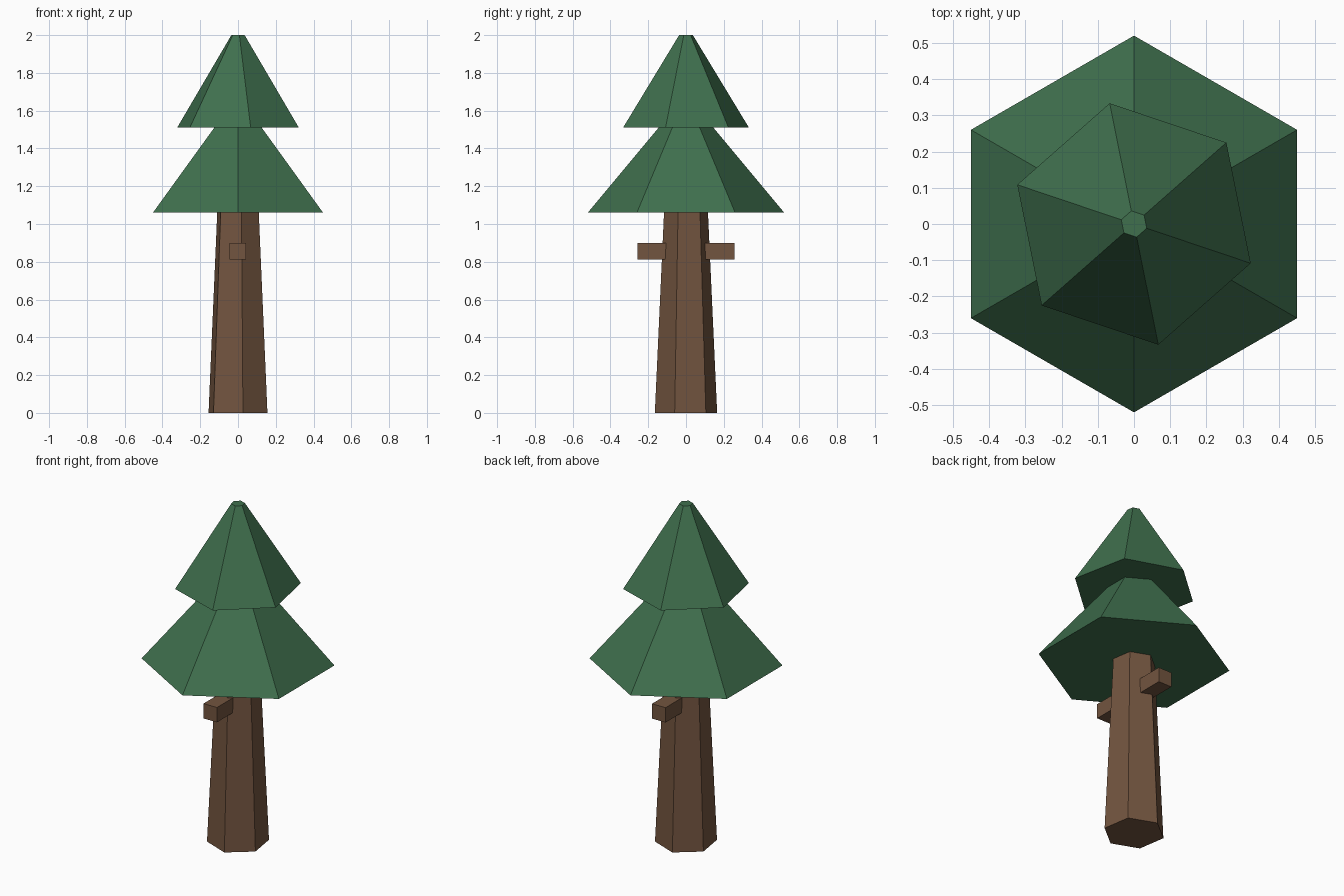
import bpy, bmesh
from math import radians, cos, sin

if "Cube" in bpy.data.objects:
    bpy.data.objects.remove(bpy.data.objects["Cube"])


def material(name, rgb):
    m = bpy.data.materials.new(name)
    m.diffuse_color = (*rgb, 1)
    m.use_nodes = True
    m.node_tree.nodes["Principled BSDF"].inputs["Base Color"].default_value = m.diffuse_color
    return m


BARK = material("bark", (0.17, 0.09, 0.05))
LEAF = material("needles", (0.05, 0.16, 0.075))


def add_object(name, bm, mat):
    bmesh.ops.recalc_face_normals(bm, faces=bm.faces)
    mesh = bpy.data.meshes.new(name)
    bm.to_mesh(mesh)
    bm.free()
    mesh.materials.append(mat)
    ob = bpy.data.objects.new(name, mesh)
    bpy.context.collection.objects.link(ob)


def hex_frustum(name, z0, r0, z1, r1, angle, mat):
    """Six-sided tapered block with one corner at the given angle."""
    bm = bmesh.new()
    rings = []
    for z, r in ((z0, r0), (z1, r1)):
        rings.append([bm.verts.new((r * cos(radians(angle + 60 * i)),
                                    r * sin(radians(angle + 60 * i)), z)) for i in range(6)])
    low, high = rings
    bm.faces.new(low[::-1])
    bm.faces.new(high)
    for i in range(6):
        j = (i + 1) % 6
        bm.faces.new((low[i], low[j], high[j], high[i]))
    add_object(name, bm, mat)


def box(name, centre, size, mat):
    bm = bmesh.new()
    bmesh.ops.create_cube(bm, size=1)
    bmesh.ops.scale(bm, vec=size, verts=bm.verts)
    bmesh.ops.translate(bm, vec=centre, verts=bm.verts)
    add_object(name, bm, mat)


# Trunk and two foliage tiers
hex_frustum("trunk", 0, 0.167, 1.12, 0.115, 39, BARK)
hex_frustum("lower_foliage", 1.06, 0.52, 1.60, 0.07, 30, LEAF)
hex_frustum("upper_foliage", 1.51, 0.34, 2.0, 0.037, 41.4, LEAF)

# Branch stubs, front and back
for name, side in (("front_branch", -1), ("back_branch", 1)):
    box(name, (-0.002, side * 0.17, 0.855), (0.088, 0.175, 0.088), BARK)
